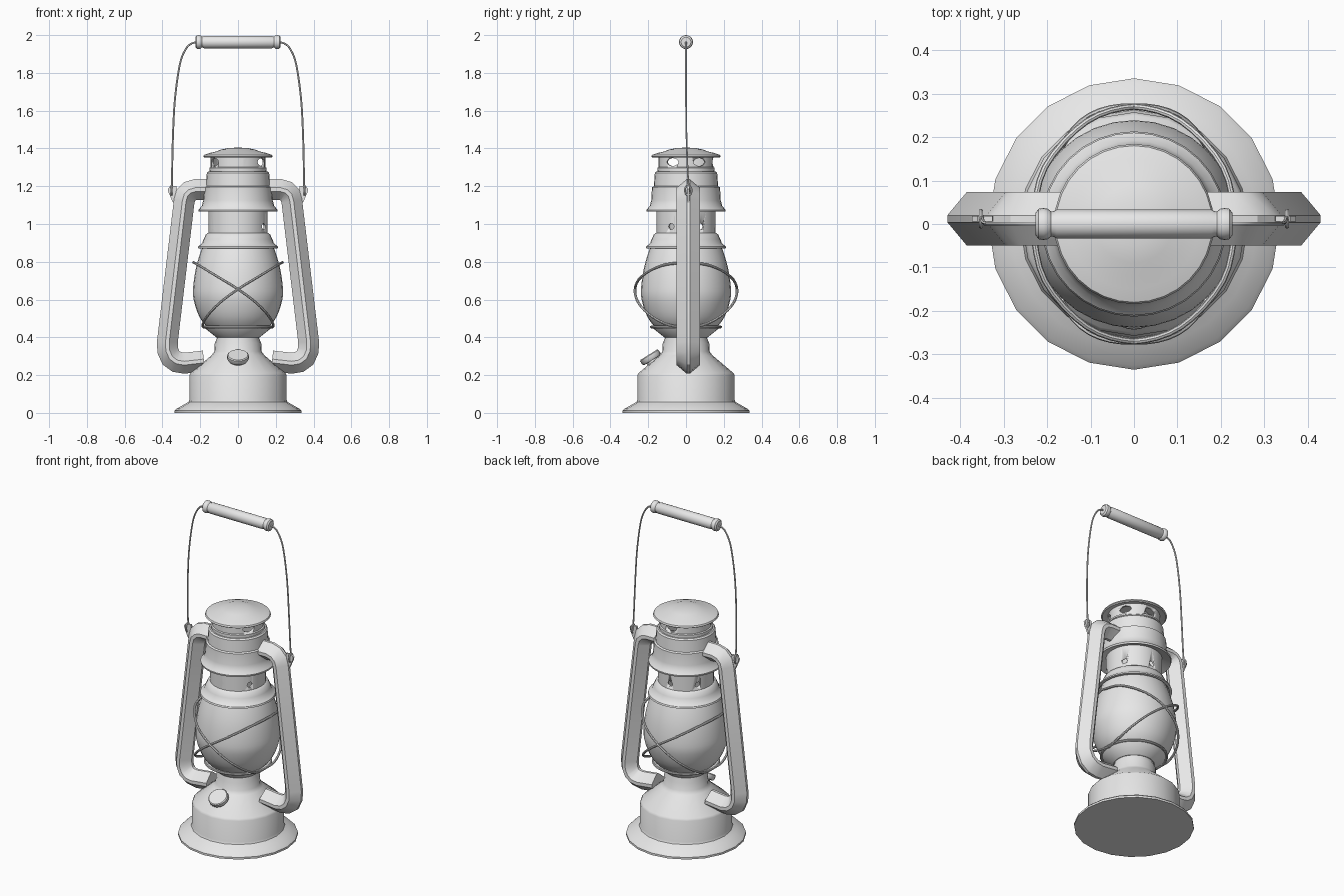
import bpy, bmesh, math
from mathutils import Vector, Matrix

if "Cube" in bpy.data.objects:
    bpy.data.objects.remove(bpy.data.objects["Cube"])

metal = bpy.data.materials.new("light grey metal")
metal.diffuse_color = (0.8, 0.8, 0.8, 1)
metal.use_nodes = True
metal.node_tree.nodes["Principled BSDF"].inputs["Base Color"].default_value = metal.diffuse_color


def finish(name, bm, angle=35):
    bmesh.ops.recalc_face_normals(bm, faces=bm.faces[:])
    me = bpy.data.meshes.new(name)
    bm.to_mesh(me)
    bm.free()
    ob = bpy.data.objects.new(name, me)
    bpy.context.collection.objects.link(ob)
    me.materials.append(metal)
    bpy.ops.object.select_all(action='DESELECT')
    ob.select_set(True)
    bpy.context.view_layer.objects.active = ob
    bpy.ops.object.shade_smooth_by_angle(angle=math.radians(angle))
    return ob


def lathe(name, profile, sides=32, closed=False, matrix=None):
    """Spin (radius, height) points around z; closed joins last point to first."""
    bm = bmesh.new()
    rings = []
    for r, z in profile:
        if r < 1e-5:
            rings.append([bm.verts.new((0, 0, z))])
        else:
            rings.append([bm.verts.new((r * math.cos(2 * math.pi * i / sides + math.pi / 2),
                                        r * math.sin(2 * math.pi * i / sides + math.pi / 2), z))
                          for i in range(sides)])
    pairs = list(zip(rings, rings[1:]))
    if closed:
        pairs.append((rings[-1], rings[0]))
    for a, b in pairs:
        for i in range(sides):
            j = (i + 1) % sides
            quad = [a[i % len(a)], a[j % len(a)], b[j % len(b)], b[i % len(b)]]
            bm.faces.new(list(dict.fromkeys(quad)))
    if matrix:
        bm.transform(matrix)
    return finish(name, bm)


def smooth_path(pts, steps=6):
    """Catmull-Rom curve through the points."""
    p = [Vector(v) for v in pts]
    p = [2 * p[0] - p[1]] + p + [2 * p[-1] - p[-2]]
    out = []
    for i in range(1, len(p) - 2):
        a, b, c, d = p[i - 1:i + 3]
        for k in range(steps):
            t = k / steps
            out.append(0.5 * (2 * b + (c - a) * t + (2 * a - 5 * b + 4 * c - d) * t * t
                              + (3 * b - a - 3 * c + d) * t ** 3))
    return out + [p[-2]]


def sweep(name, path, section, up=(0, 1, 0), loop=False, angle=35):
    """Sweep a section (side, up) along a path, mitred at the bends."""
    bm = bmesh.new()
    path = [Vector(p) for p in path]
    n, rings = len(path), []
    for i, p in enumerate(path):
        before = path[i - 1] if (i or loop) else p
        after = path[(i + 1) % n] if (i < n - 1 or loop) else p
        d1, d2 = (p - before).normalized(), (after - p).normalized()
        t = (d1 + d2).normalized()
        miter = 1 / max(0.6, t.dot(d2 if d2.length else d1))
        side = t.cross(Vector(up)).normalized()
        top = side.cross(t)
        rings.append([bm.verts.new(p + side * s * miter + top * u) for s, u in section])
    m = len(section)
    for a, b in zip(rings, rings[1:] + (rings[:1] if loop else [])):
        for i in range(m):
            j = (i + 1) % m
            bm.faces.new((a[i], a[j], b[j], b[i]))
    if not loop:
        bm.faces.new(rings[0])
        bm.faces.new(rings[-1])
    return finish(name, bm, angle)


def circle(r, n=8):
    return [(r * math.cos(2 * math.pi * i / n), r * math.sin(2 * math.pi * i / n)) for i in range(n)]


def punch(ob, z, half_w, half_h, count=6):
    """Cut a row of oval holes around a band."""
    for i in range(count):
        bm = bmesh.new()
        bmesh.ops.create_cone(bm, cap_ends=True, segments=16, radius1=1, radius2=1, depth=0.1)
        a = -math.pi / 2 + 2 * math.pi * i / count
        bm.transform(Matrix.Translation((0.15 * math.cos(a), 0.15 * math.sin(a), z))
                     @ Matrix.Rotation(a, 4, 'Z') @ Matrix.Rotation(math.pi / 2, 4, 'Y')
                     @ Matrix.Diagonal((half_h, half_w, 1, 1)))
        cutter = finish("hole_cutter", bm)
        cutter.hide_render = True
        mod = ob.modifiers.new("hole", 'BOOLEAN')
        mod.operation, mod.object, mod.solver = 'DIFFERENCE', cutter, 'EXACT'
        bpy.context.view_layer.objects.active = ob
        bpy.ops.object.modifier_apply(modifier=mod.name)
        bpy.data.objects.remove(cutter)


# Fuel tank base with flared foot and neck
lathe("tank_base", [(0, 0), (0.335, 0), (0.335, 0.012), (0.325, 0.022), (0.285, 0.045), (0.262, 0.058),
                    (0.257, 0.07), (0.257, 0.2), (0.25, 0.212), (0.14, 0.305), (0.125, 0.325),
                    (0.123, 0.37), (0.112, 0.395), (0.112, 0.42), (0, 0.42)], 20)

# Burner cup under the globe
lathe("burner_cup", [(0, 0.4), (0.115, 0.4), (0.175, 0.448), (0.178, 0.457), (0.165, 0.455), (0, 0.43)])

# Glass globe
lathe("globe", [(r, z) for r, _, z in smooth_path([
    (0.11, 0, 0.41), (0.16, 0, 0.45), (0.205, 0, 0.51), (0.235, 0, 0.6), (0.237, 0, 0.67),
    (0.222, 0, 0.77), (0.195, 0, 0.86), (0.165, 0, 0.93)], 3)])

# Collar skirt over the globe
lathe("globe_collar", [(0.198, 0.87), (0.213, 0.872), (0.21, 0.882), (0.19, 0.897), (0.182, 0.92),
                       (0.17, 0.945), (0.152, 0.957), (0.14, 0.957), (0.17, 0.91)], closed=True)

# Perforated band
band = lathe("vent_band", [(0.157, 0.945), (0.157, 1.09), (0.147, 1.09), (0.147, 0.945)], closed=True)
punch(band, 0.987, 0.016, 0.016)

# Hood with flared skirt
lathe("hood", [(0.155, 1.085), (0.208, 1.065), (0.21, 1.075), (0.192, 1.095), (0.184, 1.125),
               (0.18, 1.195), (0.17, 1.2), (0.165, 1.27), (0.158, 1.278), (0.15, 1.278),
               (0.15, 1.292), (0.13, 1.292), (0.13, 1.27), (0.155, 1.19), (0.16, 1.12)], closed=True)

# Chimney neck with oval vents
neck = lathe("chimney_neck", [(0.145, 1.27), (0.145, 1.365), (0.135, 1.365), (0.135, 1.27)], closed=True)
punch(neck, 1.328, 0.035, 0.021)
lathe("neck_bead", [(0.14, 1.283), (0.152, 1.287), (0.152, 1.297), (0.14, 1.303)], closed=True)

# Domed cap
lathe("chimney_cap", [(0, 1.355), (0.15, 1.36), (0.178, 1.352), (0.184, 1.357), (0.18, 1.366),
                      (0.15, 1.376), (0.12, 1.383), (0.09, 1.394), (0.05, 1.402), (0, 1.405)])

# Filler cap tilted on the tank shoulder
tilt = Matrix.Translation((0, -0.197, 0.308)) @ Matrix.Rotation(math.radians(32), 4, 'X')
lathe("filler_cap", [(0, -0.08), (0.035, -0.08), (0.035, -0.034), (0.05, -0.034), (0.057, -0.024),
                     (0.057, -0.005), (0.052, 0), (0, 0)], 24, matrix=tilt)

# Side air tubes, mounting ears and bail rings
tube_section = [(0.055, 0.008), (0.055, -0.008), (0.01, -0.062), (-0.01, -0.062),
                (-0.055, -0.008), (-0.055, 0.008), (-0.01, 0.062), (0.01, 0.062)]
tube_path = [(0.165, 1.182), (0.225, 1.182), (0.255, 1.173), (0.276, 1.152), (0.285, 1.12),
             (0.374, 0.375), (0.372, 0.33), (0.355, 0.292), (0.325, 0.27), (0.285, 0.263), (0.18, 0.275)]
for s, label in ((-1, "left"), (1, "right")):
    sweep(label + "_air_tube", [(s * x, 0.012, z) for x, z in tube_path], tube_section, angle=25)
    ear = [(0.325, 1.2), (0.36, 1.2), (0.372, 1.185), (0.368, 1.168), (0.345, 1.115), (0.32, 1.115)]
    bm = bmesh.new()
    rows = [[bm.verts.new((s * x, y, z)) for x, z in ear] for y in (0.006, 0.018)]
    bm.faces.new(rows[0])
    bm.faces.new(rows[1])
    for i in range(len(ear)):
        j = (i + 1) % len(ear)
        bm.faces.new((rows[0][i], rows[0][j], rows[1][j], rows[1][i]))
    finish(label + "_ear", bm)
    # Wire eye hooked through the ear
    sweep(label + "_bail_eye", [(s * 0.352, 0.012 + 0.018 * math.cos(a), 1.178 + 0.026 * math.sin(a))
                                for a in [k * math.pi / 6 for k in range(12)]],
          circle(0.005, 6), up=(1, 0, 0), loop=True)
    # Bail wire
    bail = [(0.35, 0.018, 1.17), (0.349, 0.01, 1.26), (0.345, 0.003, 1.45), (0.334, 0, 1.66),
            (0.308, 0, 1.845), (0.277, 0, 1.925), (0.245, 0, 1.956), (0.2, 0, 1.963)]
    sweep(label + "_bail_wire", smooth_path([(s * x, y, z) for x, y, z in bail], 4), circle(0.005, 6))

# Turned grip
half = [(0, 0.226), (0.026, 0.226), (0.035, 0.219), (0.037, 0.208), (0.035, 0.198), (0.029, 0.191),
        (0.029, 0.186), (0.033, 0.178)]
lathe("grip", half + [(r, -x) for r, x in reversed(half)], 20,
      matrix=Matrix.Translation((0, 0, 1.963)) @ Matrix.Rotation(math.pi / 2, 4, 'Y'))

# Crossed guard wires front and back, and the lower guard ring
guard = [(-0.236, 0, 0.797), (-0.205, -0.13, 0.78), (-0.11, -0.235, 0.722), (0, -0.27, 0.655),
         (0.1, -0.25, 0.58), (0.165, -0.18, 0.51), (0.187, -0.09, 0.465), (0.18, 0, 0.452)]
for sx in (-1, 1):
    for sy, label in ((1, "front"), (-1, "back")):
        sweep(label + "_guard_wire", smooth_path([(sx * x, sy * y, z) for x, y, z in guard], 4),
              circle(0.007), up=(0, 0, 1))
sweep("guard_ring", [(0.184 * math.cos(k * math.pi / 16), 0.184 * math.sin(k * math.pi / 16), 0.455)
                     for k in range(32)], circle(0.007), up=(0, 0, 1), loop=True)
